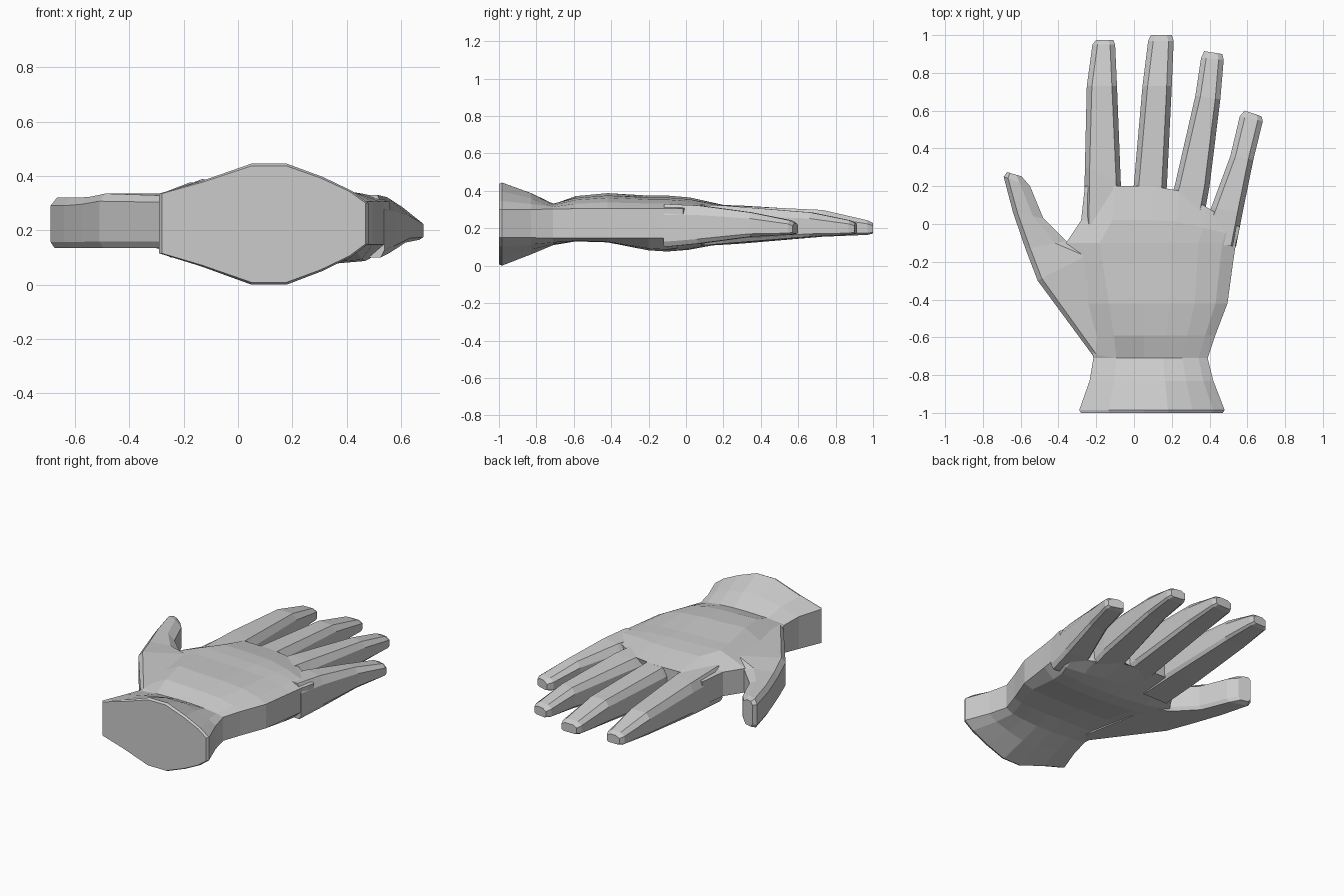
import bpy, bmesh
from mathutils import Vector

if "Cube" in bpy.data.objects:
    bpy.data.objects.remove(bpy.data.objects["Cube"])

grey = bpy.data.materials.new("light grey")
grey.diffuse_color = (0.6, 0.6, 0.6, 1)
grey.use_nodes = True
grey.node_tree.nodes["Principled BSDF"].inputs["Base Color"].default_value = grey.diffuse_color


def loft(name, rings):
    """Skin a list of equal-length rings and cap both ends."""
    bm = bmesh.new()
    loops = [[bm.verts.new(p) for p in ring] for ring in rings]
    n = len(loops[0])
    for a, b in zip(loops, loops[1:]):
        for i in range(n):
            j = (i + 1) % n
            bm.faces.new((a[i], a[j], b[j], b[i]))
    bm.faces.new(loops[0])
    bm.faces.new(loops[-1])
    bmesh.ops.recalc_face_normals(bm, faces=bm.faces)
    mesh = bpy.data.meshes.new(name)
    bm.to_mesh(mesh)
    bm.free()
    mesh.materials.append(grey)
    ob = bpy.data.objects.new(name, mesh)
    bpy.context.collection.objects.link(ob)
    return ob


def mix(a, b, t):
    return a + (b - a) * t


# Cuff and palm: bulging cross-sections along y
FRAC = [0, .2, .44, .61, .78, .92, 1]
CUFF = [0, .45, 1, 1, .65, .3, 0]
PALM_TOP = [0, 1, .9, .85, .7, .4, 0]
PALM_LOW = [0, .6, .9, 1, 1, .85, 0]


def palm_ring(y, xl, xr, zt, zb, m):
    top, low = [], []
    for f, c, pt, pl in zip(FRAC, CUFF, PALM_TOP, PALM_LOW):
        x = mix(xl, xr, f)
        # the web between the fingers slopes back on the outer side
        yy = y - max(0, x - .2) * .6 * max(0, min(1, (y + .1) / .3))
        side_top = mix(mix(.335, .30, f), .305, m)
        side_low = mix(mix(.115, .15, f), .148, m)
        top.append((x, yy, mix(side_top, zt, mix(c, pt, m))))
        low.append((x, yy, mix(side_low, zb, mix(c, pl, m))))
    return top + low[::-1]


# y, left x, right x, top z, bottom z, palm amount
palm_rows = [
    (-1.0, -.28, .47, .437, .008, 0),
    (-.985, -.29, .48, .445, .0, 0),
    (-.83, -.235, .42, .39, .06, .15),
    (-.71, -.215, .39, .333, .11, .6),
    (-.59, -.24, .43, .372, .13, 1),
    (-.42, -.29, .495, .388, .125, 1),
    (-.2, -.34, .525, .375, .082, 1),
    (-.1, -.36, .54, .375, .076, 1),
    (.02, -.28, .55, .365, .085, 1),
    (.2, -.26, .56, .325, .115, 1),
]
hand = loft("gloved_hand", [palm_ring(*r) for r in palm_rows])


# Digits: chamfered sections between a left and a right edge point
def digit_ring(left, right, low, high, cl, cr, drop):
    a, b = Vector(left), Vector(right)
    d = (b - a).normalized()
    h = high - low
    pts = [(a, high - h * drop), (a + d * cl, high), (b - d * cr, high),
           (b, high - h * drop), (b, low + h * .12), (b - d * .015, low),
           (a + d * .015, low), (a, low + h * .12)]
    return [(p.x, p.y, z) for p, z in pts]


def finger(name, edges, joint):
    """edges: left x, left y, right x, right y for base, middle, joint, neck, tip."""
    heights = [(.10, .33), (.118, .322), joint, (.165, .243), (.172, .228)]
    rings = []
    for (lx, ly, rx, ry), (lo, hi) in zip(edges, heights):
        rings.append(digit_ring((lx, ly), (rx, ry), lo, hi, .027, .027, .25))
    return loft(name, rings)


parts = [
    finger("index_finger", [(-.265, 0, -.06, 0), (-.26, .3, -.07, .22),
           (-.25, .73, -.09, .73), (-.22, .95, -.10, .95),
           (-.20, .975, -.11, .975)], (.155, .295)),
    finger("middle_finger", [(-.02, 0, .16, 0), (.0, .22, .175, .22),
           (.045, .73, .20, .73), (.075, .97, .21, .97),
           (.09, 1.0, .20, 1.0)], (.155, .298)),
    finger("ring_finger", [(.15, 0, .36, -.02), (.215, .2, .40, .2),
           (.325, .68, .457, .66), (.355, .88, .475, .87),
           (.372, .915, .467, .90)], (.155, .285)),
    finger("little_finger", [(.34, -.10, .54, -.12), (.41, .09, .575, .06),
           (.51, .36, .632, .34), (.56, .57, .682, .545),
           (.585, .60, .675, .57)], (.155, .285)),
]

# Thumb: outer edge straight, inner edge with a wide slanted chamfer
thumb_rows = [
    ((-.215, -.70), (-.14, -.68), .135, .325, .02, .02, .12),
    ((-.51, -.30), (-.24, -.16), .135, .335, .025, .02, .14),
    ((-.575, -.13), (-.36, -.09), .135, .322, .025, .06, .14),
    ((-.64, .06), (-.48, .03), .135, .32, .025, .055, .16),
    ((-.69, .25), (-.55, .20), .135, .32, .025, .06, .16),
    ((-.672, .275), (-.595, .252), .145, .31, .015, .03, .12),
]
parts.append(loft("thumb", [digit_ring(*r) for r in thumb_rows]))

# Fuse the digits into the palm
bpy.context.view_layer.objects.active = hand
for part in parts:
    mod = hand.modifiers.new("join", 'BOOLEAN')
    mod.operation = 'UNION'
    mod.solver = 'EXACT'
    mod.object = part
    bpy.ops.object.modifier_apply(modifier=mod.name)
    bpy.data.objects.remove(part)
